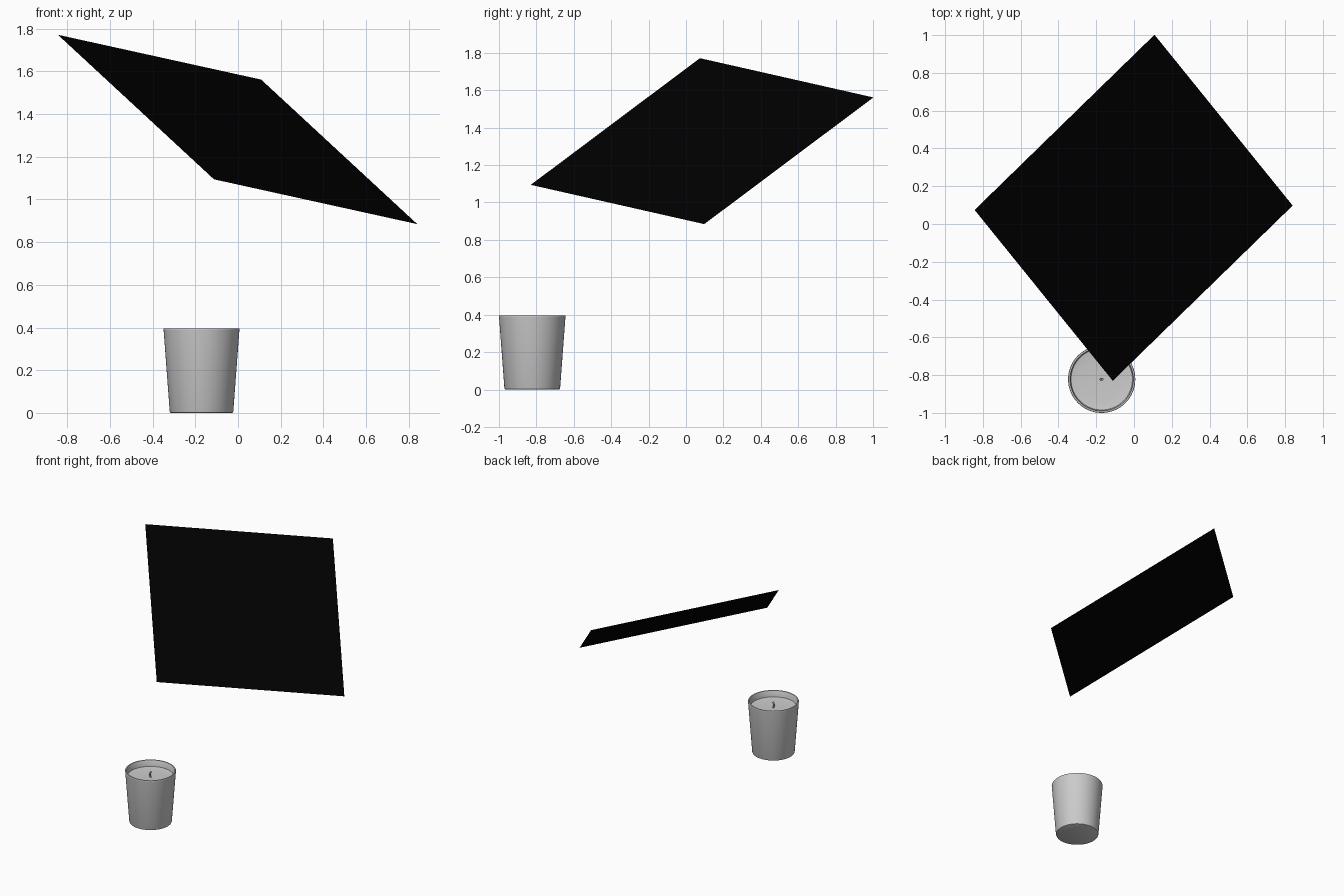
import bpy, bmesh, math
from mathutils import Vector, Matrix

if "Cube" in bpy.data.objects:
    bpy.data.objects.remove(bpy.data.objects["Cube"])

CX, CY = -0.171, -0.822


def add_object(name, bm):
    mesh = bpy.data.meshes.new(name)
    bmesh.ops.recalc_face_normals(bm, faces=bm.faces)
    bm.to_mesh(mesh)
    bm.free()
    ob = bpy.data.objects.new(name, mesh)
    bpy.context.collection.objects.link(ob)
    return ob


def smooth(ob, angle=35):
    bpy.ops.object.select_all(action='DESELECT')
    ob.select_set(True)
    bpy.context.view_layer.objects.active = ob
    bpy.ops.object.shade_smooth_by_angle(angle=math.radians(angle))


def lathe(name, profile, steps=64):
    """Spin an (r, z) profile around the candle axis."""
    bm = bmesh.new()
    vs = [bm.verts.new((r, 0, z)) for r, z in profile]
    es = [bm.edges.new(p) for p in zip(vs, vs[1:])]
    bmesh.ops.spin(bm, geom=vs + es, cent=(0, 0, 0), axis=(0, 0, 1),
                   angle=math.tau, steps=steps, use_duplicate=False)
    bmesh.ops.remove_doubles(bm, verts=bm.verts, dist=1e-4)
    ob = add_object(name, bm)
    ob.location = (CX, CY, 0)
    smooth(ob)
    return ob


# Tapered candle cup with a thin rounded rim
lathe("candle_cup", [
    (0, 0), (0.143, 0), (0.147, 0.002), (0.149, 0.007),
    (0.1775, 0.388), (0.178, 0.392), (0.176, 0.396),
    (0.168, 0.396), (0.166, 0.393), (0.162, 0.34)])

# Wax surface, slightly dished towards the wick
lathe("wax", [(0.1625, 0.349), (0.158, 0.348), (0.11, 0.345),
              (0.05, 0.343), (0, 0.342)])

# Short curved wick
curve = bpy.data.curves.new("wick_path", 'CURVE')
curve.dimensions = '3D'
curve.bevel_depth = 0.006
curve.bevel_resolution = 2
curve.use_fill_caps = True
path = [(0.002, 0.338), (-0.004, 0.354), (-0.004, 0.37), (0.005, 0.385)]
spline = curve.splines.new('BEZIER')
spline.bezier_points.add(len(path) - 1)
for bp, (x, z) in zip(spline.bezier_points, path):
    bp.co = (x, 0, z)
    bp.handle_left_type = bp.handle_right_type = 'AUTO'
wick = bpy.data.objects.new("wick", curve)
wick.location = (CX, CY, 0)
bpy.context.collection.objects.link(wick)

# Tilted square light panel, oriented by its two edge directions
u = Vector((0.953, 0.928, -0.21)).normalized()
v = Vector((0.73, -0.90, -0.675))
v = (v - u * v.dot(u)).normalized()
n = v.cross(u)
bm = bmesh.new()
bmesh.ops.create_grid(bm, x_segments=1, y_segments=1, size=0.673)
panel = add_object("light_panel", bm)
rot = Matrix((v, u, n)).transposed().to_4x4()
panel.matrix_world = Matrix.Translation((-0.002, 0.086, 1.328)) @ rot
black = bpy.data.materials.new("black")
black.diffuse_color = (0, 0, 0, 1)
black.use_nodes = True
black.node_tree.nodes["Principled BSDF"].inputs["Base Color"].default_value = black.diffuse_color
panel.data.materials.append(black)
